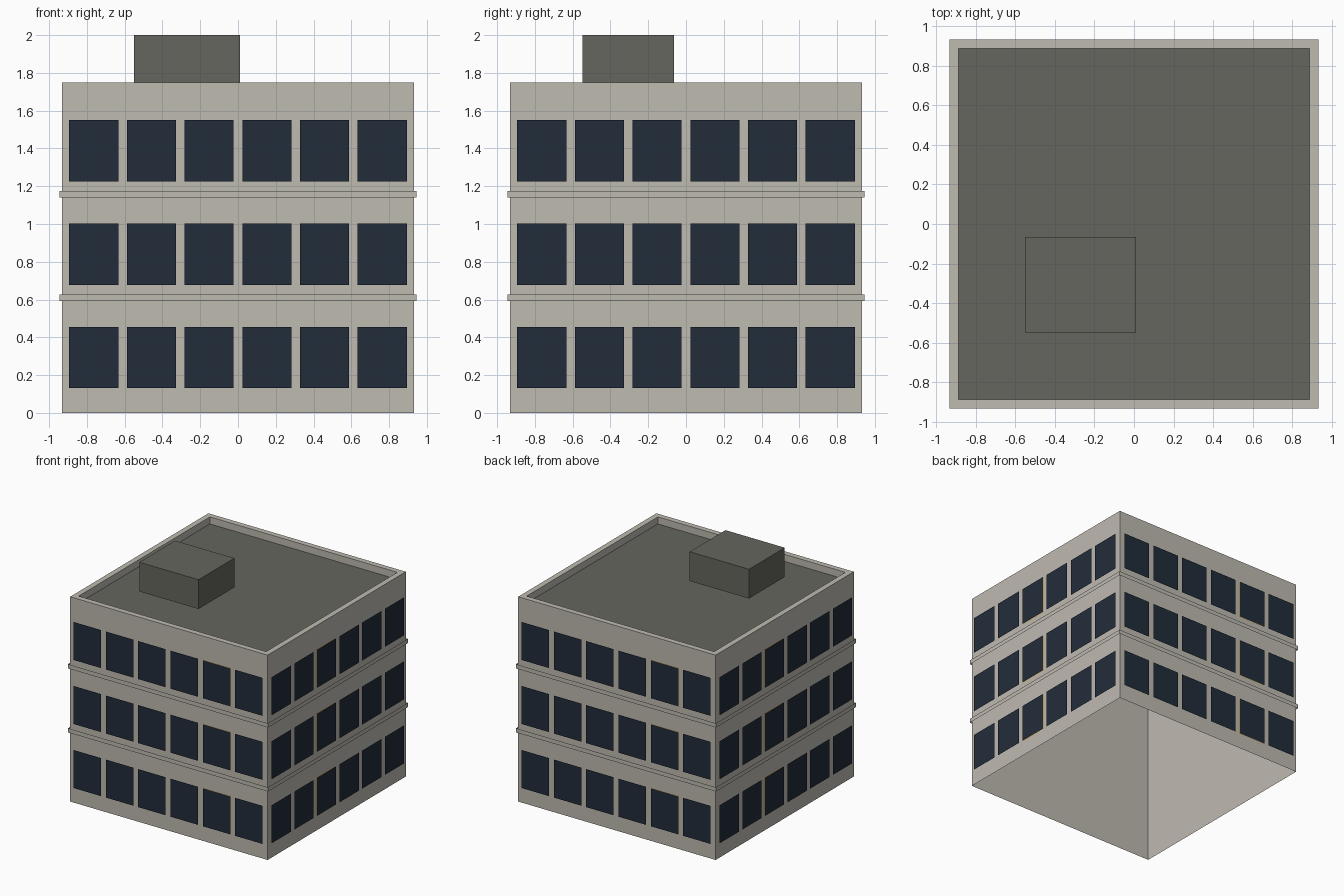
import bpy
import bmesh
from math import pi
from mathutils import Matrix, Vector

cube = bpy.data.objects.get("Cube")
if cube:
    bpy.data.objects.remove(cube, do_unlink=True)

HALF = 0.933          # half width of the block
INNER = 0.886         # half width inside the parapet
TOP, ROOF = 1.75, 1.69
FLOOR = 0.547         # storey height
PITCH = 0.3055        # window spacing
WIN_W, WIN_H = 0.26, 0.325


def material(name, color):
    mat = bpy.data.materials.new(name)
    mat.use_nodes = True
    rgba = (*color, 1)
    mat.diffuse_color = rgba
    mat.node_tree.nodes["Principled BSDF"].inputs["Base Color"].default_value = rgba
    return mat


concrete = material("warm concrete", (0.52, 0.495, 0.44))
roofing = material("dark roofing", (0.133, 0.133, 0.112))
glass = material("navy glass", (0.0152, 0.0252, 0.0423))
lamplight = material("warm lamplight", (0.55, 0.38, 0.12))


def finish(name, bm, mat):
    mesh = bpy.data.meshes.new(name)
    bm.to_mesh(mesh)
    bm.free()
    mesh.materials.append(mat)
    obj = bpy.data.objects.new(name, mesh)
    bpy.context.collection.objects.link(obj)
    return obj


def square(bm, half, z):
    corners = [(-1, -1), (1, -1), (1, 1), (-1, 1)]
    return [bm.verts.new((x * half, y * half, z)) for x, y in corners]


def shell(name, profile, mat, capped=False):
    """Loft square rings given as (half width, height) pairs."""
    bm = bmesh.new()
    rings = [square(bm, half, z) for half, z in profile]
    for low, high in zip(rings, rings[1:]):
        for i in range(4):
            j = (i + 1) % 4
            bm.faces.new((low[i], low[j], high[j], high[i]))
    if capped:
        bm.faces.new(rings[-1])
    return finish(name, bm, mat)


def panes(name, spots, offset, mat):
    """Thin upright panes; each spot is (side, column, storey)."""
    bm = bmesh.new()
    for side, col, storey in spots:
        turn = Matrix.Rotation(side * pi / 2, 4, "Z")
        x = (col - 2.5) * PITCH
        z = 0.293 + storey * FLOOR
        verts = []
        for sx, sz in [(-1, -1), (1, -1), (1, 1), (-1, 1)]:
            point = Vector((x + sx * WIN_W / 2, -HALF - offset, z + sz * WIN_H / 2))
            verts.append(bm.verts.new(turn @ point))
        bm.faces.new(verts)
    return finish(name, bm, mat)


# Outer walls, open underneath, folding over into the parapet
shell("walls_and_parapet",
      [(HALF, 0), (HALF, TOP), (INNER, TOP), (INNER, ROOF)], concrete)

# Flat roof deck
shell("roof_deck", [(INNER, ROOF)], roofing, capped=True)

# Thin bands marking the upper floors
for n in (1, 2):
    z = 0.063 + n * FLOOR
    shell(f"floor_band_{n}", [(HALF + 0.012, z - 0.018), (HALF + 0.012, z + 0.018)],
          concrete)

# Windows on all four sides
panes("windows", [(s, c, f) for s in range(4) for c in range(6) for f in range(3)],
      0.011, glass)

# Lit panes behind one window column on each side
panes("lit_panes", [(s, 2 if s % 2 else 4, f) for s in range(4) for f in range(3)],
      0.002, lamplight)

# Rooftop plant room
bm = bmesh.new()
bmesh.ops.create_cube(bm, size=1)
bmesh.ops.scale(bm, vec=(0.56, 0.483, 0.25), verts=bm.verts)
bmesh.ops.translate(bm, vec=(-0.27, -0.306, 1.875), verts=bm.verts)
finish("plant_room", bm, roofing)
